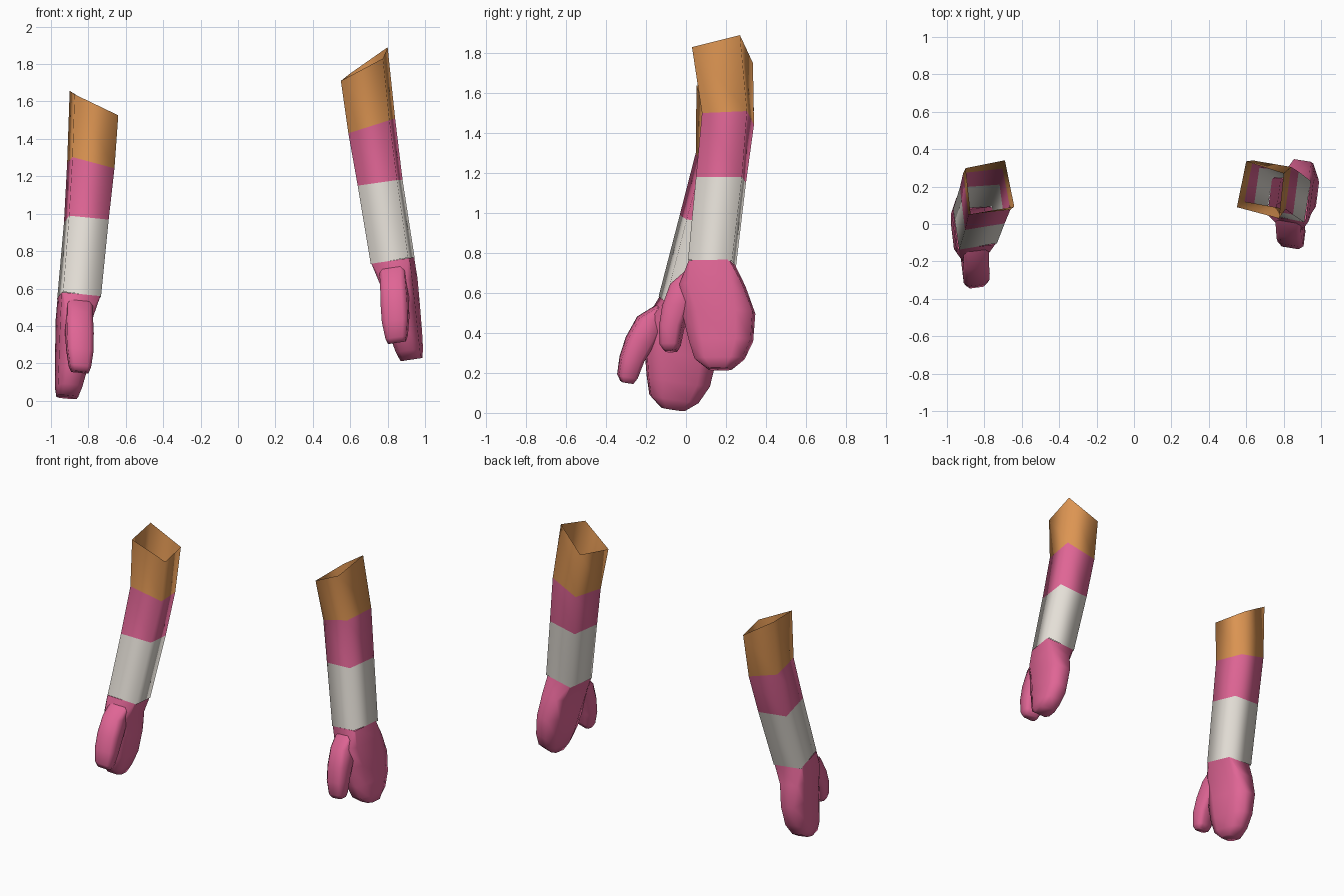
import bpy
from mathutils import Matrix, Vector

cube = bpy.data.objects.get("Cube")
if cube:
    bpy.data.objects.remove(cube, do_unlink=True)


def material(name, rgb):
    m = bpy.data.materials.new(name)
    m.use_nodes = True
    m.diffuse_color = (*rgb, 1)
    m.node_tree.nodes["Principled BSDF"].inputs["Base Color"].default_value = (*rgb, 1)
    return m


ORANGE = material("orange", (0.72, 0.30, 0.085))
PINK = material("pink", (0.74, 0.13, 0.30))
WHITE = material("off_white", (0.78, 0.74, 0.68))


def loft(name, rings, mats, matrix, cap=False):
    """Skin a stack of rings running downwards; one material per band."""
    n = len(rings[0])
    verts = [matrix @ Vector(p) for ring in rings for p in ring]
    faces, bands = [], []
    for i in range(len(rings) - 1):
        for j in range(n):
            k = (j + 1) % n
            faces.append((i * n + j, (i + 1) * n + j, (i + 1) * n + k, i * n + k))
            bands.append(i % len(mats))
    if cap:
        last = (len(rings) - 1) * n
        faces.append(tuple(last + j for j in reversed(range(n))))
        bands.append(0)
    if matrix.determinant() < 0:
        faces = [f[::-1] for f in faces]
    mesh = bpy.data.meshes.new(name)
    mesh.from_pydata(verts, [], faces)
    for m in mats:
        mesh.materials.append(m)
    for poly, band in zip(mesh.polygons, bands):
        poly.material_index = band
        poly.use_smooth = True
    mesh.update()
    obj = bpy.data.objects.new(name, mesh)
    bpy.context.collection.objects.link(obj)
    return obj


def section(z, y0, y1, x0, x1, chamfer):
    """Eight-sided cross-section, slightly turned and tilted like the wrist."""
    cx, cy = (x0 + x1) / 2, (y0 + y1) / 2
    hx, hy = (x1 - x0) / 2, (y1 - y0) / 2
    hx, hy = hx - 0.13 * hy, hy - 0.16 * hx
    c = 1 - chamfer
    ring = []
    for u, v in ((-1, -c), (-c, -1), (c, -1), (1, -c), (1, c), (c, 1), (-c, 1), (-1, c)):
        dx = hx * u + 0.13 * hy * v
        dy = hy * v - 0.16 * hx * u
        ring.append((cx + dx, cy + dy, z + 0.15 * dx))
    return ring


# Sleeve corners: inner front, outer front, outer back, inner back
SLEEVE = [
    [(0.55, 0.09, 1.71), (0.775, 0.03, 1.83), (0.80, 0.27, 1.89), (0.60, 0.335, 1.75)],
    [(0.59, 0.12, 1.43), (0.81, 0.08, 1.50), (0.84, 0.305, 1.51), (0.635, 0.34, 1.44)],
    [(0.64, 0.09, 1.15), (0.85, 0.05, 1.18), (0.88, 0.28, 1.18), (0.67, 0.30, 1.15)],
    [(0.71, 0.05, 0.73), (0.91, 0.01, 0.765), (0.945, 0.23, 0.76), (0.74, 0.25, 0.73)],
]

# Sections: height, front, back, inner, outer, chamfer
PALM = [
    (0.75, 0.01, 0.25, 0.71, 0.945, 0.06),
    (0.64, -0.04, 0.305, 0.75, 0.968, 0.3),
    (0.50, -0.03, 0.357, 0.77, 0.985, 0.45),
    (0.36, 0.005, 0.345, 0.80, 0.995, 0.45),
    (0.27, 0.035, 0.30, 0.835, 0.998, 0.45),
    (0.22, 0.10, 0.235, 0.865, 0.99, 0.4),
]
THUMB = [
    (0.72, 0.01, 0.12, 0.75, 0.90, 0.3),
    (0.64, -0.085, 0.08, 0.755, 0.91, 0.35),
    (0.53, -0.125, 0.04, 0.757, 0.92, 0.35),
    (0.43, -0.14, -0.002, 0.765, 0.92, 0.35),
    (0.34, -0.137, -0.022, 0.785, 0.912, 0.35),
    (0.31, -0.115, -0.04, 0.80, 0.90, 0.35),
]


def arm(side, matrix):
    loft(side + "_sleeve", SLEEVE, [ORANGE, PINK, WHITE], matrix)
    loft(side + "_mitten", [section(*s) for s in PALM], [PINK], matrix, cap=True)
    loft(side + "_thumb", [section(*s) for s in THUMB], [PINK], matrix, cap=True)


# The right arm mirrors the left, swung forward and lowered about the wrist
swing = (Matrix.Translation((-0.935, -0.137, 0.583))
         @ Matrix.Rotation(-0.07, 4, 'Y') @ Matrix.Rotation(-0.16, 4, 'X')
         @ Matrix.Scale(-1, 4, (1, 0, 0)) @ Matrix.Translation((-0.91, -0.01, -0.765)))
arm("left", Matrix.Identity(4))
arm("right", swing)
